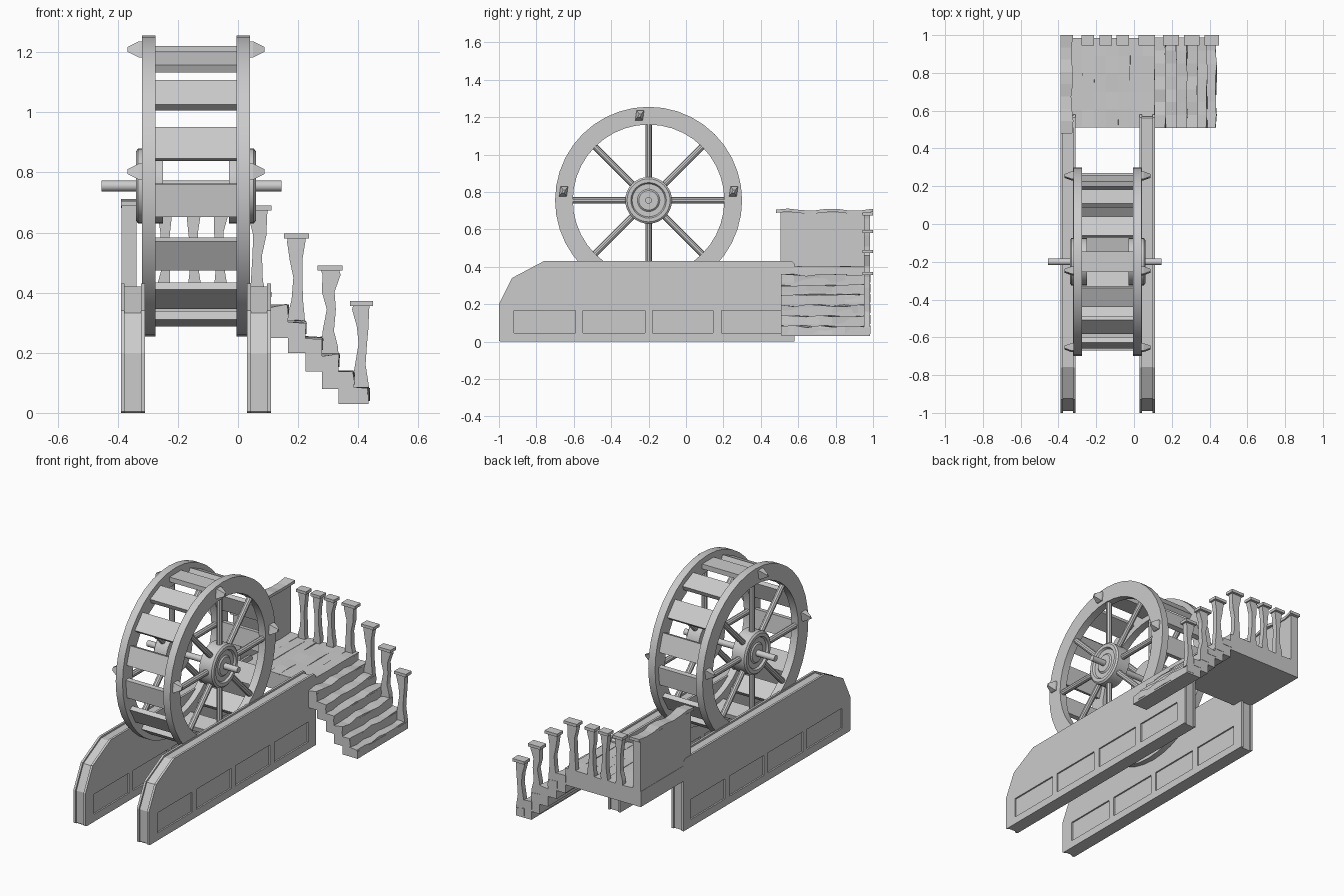
import bpy, bmesh, math, random
from mathutils import Vector

if "Cube" in bpy.data.objects:
    bpy.data.objects.remove(bpy.data.objects["Cube"])
random.seed(4)
CX, CY, CZ = -0.14, -0.2, 0.755      # wheel centre


def finish(name, bm, smooth=False):
    bmesh.ops.recalc_face_normals(bm, faces=bm.faces)
    me = bpy.data.meshes.new(name)
    bm.to_mesh(me)
    bm.free()
    ob = bpy.data.objects.new(name, me)
    bpy.context.collection.objects.link(ob)
    if smooth:
        bpy.ops.object.select_all(action='DESELECT')
        ob.select_set(True)
        bpy.context.view_layer.objects.active = ob
        bpy.ops.object.shade_smooth_by_angle(angle=math.radians(35))
    return ob


def loft(bm, rings, closed=False):
    """Skin a list of equal-length point rings; cap the ends unless closed."""
    vs = [[bm.verts.new(p) for p in r] for r in rings]
    n = len(vs[0])
    for k in range(len(vs) if closed else len(vs) - 1):
        a, b = vs[k], vs[(k + 1) % len(vs)]
        for i in range(n):
            bm.faces.new((a[i], a[(i + 1) % n], b[(i + 1) % n], b[i]))
    if not closed:
        bm.faces.new(vs[0])
        bm.faces.new(vs[-1])


def box(bm, x0, x1, y0, y1, z0, z1):
    loft(bm, [[(x0, y0, z), (x1, y0, z), (x1, y1, z), (x0, y1, z)] for z in (z0, z1)])


def wheel_pt(x, r, a):
    return (x, CY + r * math.cos(a), CZ + r * math.sin(a))


def lathe(bm, profile, n):
    """Revolve a closed (x, r) profile about the wheel axis."""
    loft(bm, [[wheel_pt(x, r, 2 * math.pi * k / n) for x, r in profile] for k in range(n)], True)


def timber(bm, x0, x1, y0, y1, z0, z1, n=7, jit=0.007):
    """Beam along y with an uneven hand-cut top and front edge."""
    rings = []
    for k in range(n + 1):
        y = y0 + (y1 - y0) * k / n
        j = lambda: random.uniform(-jit, jit)
        t = j()
        rings.append([(x0, y, z0), (x1 + j() * .6, y, z0), (x1 + j() * .6, y, z1 + t), (x0, y, z1 + j())])
    loft(bm, rings)


# side walls: two face plates, an inset core, and sunken panels on both faces
prof = [(-1, 0.005), (-1, .2), (-.93, .34), (-.76, .43), (.565, .43), (.58, .415), (.58, 0), (-.99, 0)]
core = [(-.99, .005), (-.99, .196), (-.923, .333), (-.758, .42), (.56, .42), (.57, .41), (.57, 0), (-.985, 0)]
spans = [(-.92, -.59), (-.55, -.22), (-.18, .145), (.19, .51)]
for side, x0 in (("left", -.39), ("right", .03)):
    bm = bmesh.new()
    xs = [(x0, prof), (x0 + .013, prof), (x0 + .013, core), (x0 + .067, core), (x0 + .067, prof), (x0 + .08, prof)]
    loft(bm, [[(x, y, z) for y, z in p] for x, p in xs])
    wall = finish(side + "_base_wall", bm)
    bm = bmesh.new()
    for a, b in spans:
        box(bm, x0 - .02, x0 + .009, a, b, .045, .165)
        box(bm, x0 + .071, x0 + .1, a, b, .045, .165)
    cutter = finish("panel_cutter", bm)
    cutter.hide_render = True
    m = wall.modifiers.new("panels", 'BOOLEAN')
    m.operation, m.object, m.solver = 'DIFFERENCE', cutter, 'EXACT'
    bpy.context.view_layer.objects.active = wall
    bpy.ops.object.modifier_apply(modifier=m.name)
    bpy.data.objects.remove(cutter)

# wheel rims, hubs, spokes and pegs, mirrored about the wheel's middle plane
for side, s in (("left", -1), ("right", 1)):
    X = lambda d: CX + s * d
    bm = bmesh.new()
    lathe(bm, [(X(.135), .405), (X(.18), .405), (X(.18), .5), (X(.135), .5)], 40)
    finish(side + "_wheel_rim", bm, True)

    bm = bmesh.new()
    lathe(bm, [(X(.11), .01), (X(.11), .125), (X(.192), .125), (X(.2), .115), (X(.2), .095), (X(.188), .088),
               (X(.188), .06), (X(.195), .052), (X(.195), .01)], 32)
    finish(side + "_hub", bm, True)

    bm = bmesh.new()
    for k in range(8):
        a = k * math.pi / 4
        d, t = Vector((0, math.cos(a), math.sin(a))), Vector((0, -math.sin(a), math.cos(a)))
        c = Vector((X(.157), CY, CZ))
        loft(bm, [[c + d * r + .017 * (t * math.cos(q * math.pi / 5) + Vector((math.sin(q * math.pi / 5), 0, 0)))
                   for q in range(10)] for r in (.1, .42)])
    finish(side + "_spokes", bm, True)

    bm = bmesh.new()
    for deg in (6, 96, 174):
        _, y, z = wheel_pt(0, .457, math.radians(deg))
        rings = []
        for d, w, h in ((.17, .02, .027), (.19, .02, .027), (.228, .006, .008)):
            rings.append([(X(d), y + p * w + q * .004, z + q * h) for p, q in ((-1, -1), (1, -1), (1, 1), (-1, 1))])
        loft(bm, rings)
    finish(side + "_rim_pegs", bm)

# fifteen tangential paddle boards between the rims
bm = bmesh.new()
for k in range(15):
    a = math.pi / 2 + k * 2 * math.pi / 15
    d, t = Vector((0, math.cos(a), math.sin(a))), Vector((0, -math.sin(a), math.cos(a)))
    c = Vector((0, CY, CZ))
    loft(bm, [[c + Vector((x, 0, 0)) + d * r + t * w for r, w in
               ((.437, -.055), (.466, -.055), (.466, .055), (.437, .055))] for x in (-.28, 0)])
finish("paddles", bm)

# axle
bm = bmesh.new()
loft(bm, [[wheel_pt(x, .018, q * math.pi / 8) for q in range(16)] for x in (-.455, .145)])
finish("axle", bm, True)

# landing: body with uneven planks on top
bm = bmesh.new()
box(bm, -.39, .11, .51, .985, .3, .392)
for k in range(7):
    x = -.34 + k * .45 / 7
    timber(bm, x, x + .45 / 7, .51, .985, .385, .4, 5, .003)
finish("landing", bm)

# stairs
bm = bmesh.new()
for x0, x1, z0, z1 in ((.11, .167, .25, .355), (.167, .225, .2, .303), (.225, .28, .138, .25),
                       (.28, .335, .08, .193), (.335, .385, .03, .135), (.385, .435, .03, .08)):
    box(bm, x0, x1, .51, .985, z0, z1 - .008)
    timber(bm, x0 - .004, x1, .508, .987, z1 - .04, z1)
finish("stairs", bm)

# landing end wall and its wavy cap
bm = bmesh.new()
box(bm, -.388, -.338, .505, .985, .3, .69)
finish("landing_end_wall", bm)
bm = bmesh.new()
rings = []
for k in range(9):
    y = .48 + .52 * k / 8
    w = .006 * math.sin(k * 1.7)
    rings.append([(-.39, y, .688 + w), (-.327 + w, y, .688 + w), (-.327 + w, y, .705 + w), (-.39, y, .705 + w)])
loft(bm, rings)
finish("end_wall_cap", bm)

# railing posts: uneven hourglass shafts with flat caps
bm = bmesh.new()
for x, zb, zt, w in ((-.245, .39, .69, .033), (-.15, .39, .69, .033), (-.06, .39, .69, .033), (.068, .34, .69, .044),
                     (.195, .29, .597, .042), (.306, .185, .49, .042), (.411, .075, .373, .039)):
    rings = []
    for f, m in ((0, .68), (.12, .66), (.3, .45), (.55, .36), (.75, .5), (.95, .72), (1, .72)):
        o = random.uniform(-.006, .006) if 0 < f < 1 else 0
        z = zb + (zt - .015 - zb) * f
        h = w * m
        rings.append([(x + o - h, .953, z), (x + o + h, .953, z), (x + o + h, .985, z), (x + o - h, .985, z)])
    loft(bm, rings)
    box(bm, x - w, x + w, .945, 1.0, zt - .017, zt)
finish("railing_posts", bm)
